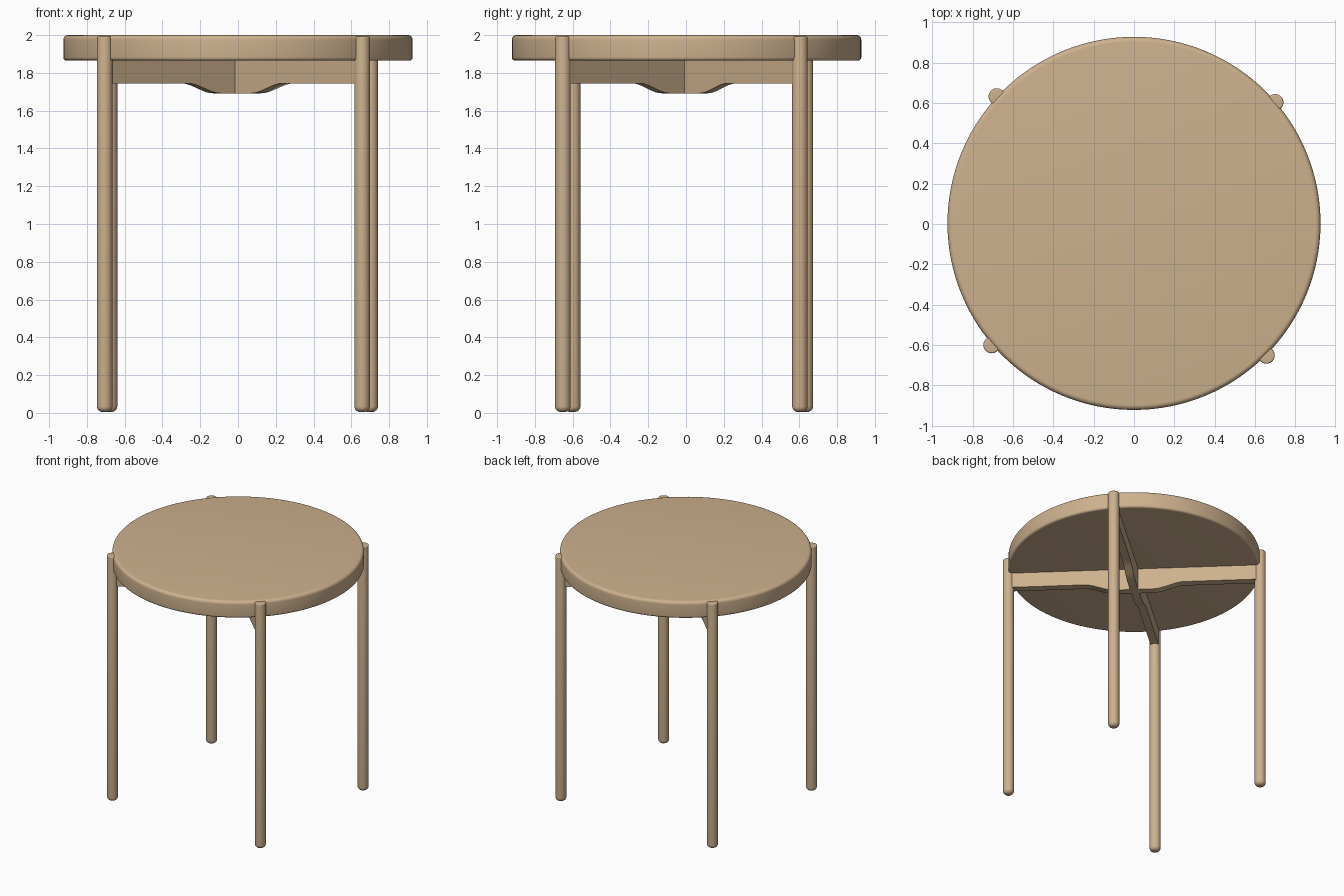
import bpy, bmesh, math
from mathutils import Vector

cube = bpy.data.objects.get("Cube")
if cube:
    bpy.data.objects.remove(cube)

wood = bpy.data.materials.new("light wood")
wood.use_nodes = True
colour = (0.61, 0.44, 0.27, 1)
wood.diffuse_color = colour
wood.node_tree.nodes["Principled BSDF"].inputs["Base Color"].default_value = colour


def add_object(name, bm):
    bmesh.ops.recalc_face_normals(bm, faces=bm.faces)
    mesh = bpy.data.meshes.new(name)
    bm.to_mesh(mesh)
    bm.free()
    mesh.materials.append(wood)
    obj = bpy.data.objects.new(name, mesh)
    bpy.context.collection.objects.link(obj)
    bpy.ops.object.select_all(action="DESELECT")
    obj.select_set(True)
    bpy.context.view_layer.objects.active = obj
    bpy.ops.object.shade_smooth_by_angle(angle=math.radians(35))
    return obj


def lathe(name, profile, x, y, steps):
    """Turn a (radius, height) profile around a vertical axis."""
    bm = bmesh.new()
    verts = [bm.verts.new((r, 0, z)) for r, z in profile]
    edges = [bm.edges.new(pair) for pair in zip(verts, verts[1:])]
    bmesh.ops.spin(bm, geom=verts + edges, axis=(0, 0, 1), cent=(0, 0, 0),
                   angle=math.tau, steps=steps)
    bmesh.ops.remove_doubles(bm, verts=bm.verts, dist=0.0001)
    bmesh.ops.translate(bm, verts=bm.verts, vec=(x, y, 0))
    return add_object(name, bm)


def rounded_profile(radius, bottom, top, low, high):
    """Half outline of a cylinder with rounded lower and upper rims."""
    quarter = [math.pi / 2 * i / 6 for i in range(7)]
    lower = [(radius - low + low * math.sin(a), bottom + low - low * math.cos(a))
             for a in quarter]
    upper = [(radius - high + high * math.cos(a), top - high + high * math.sin(a))
             for a in quarter]
    return [(0, bottom)] + lower + upper + [(0, top)]


# Round top with softened rims
lathe("tabletop", rounded_profile(0.925, 1.865, 2.0, 0.018, 0.025), 0, 0.003, 128)

# Four round legs notched into the rim
legs = {
    "back_left_leg": (0.70, 0.603),
    "back_right_leg": (-0.68, 0.632),
    "front_right_leg": (-0.706, -0.60),
    "front_left_leg": (0.657, -0.652),
}
for name, (x, y) in legs.items():
    lathe(name, rounded_profile(0.041, 0.005, 1.992, 0.03, 0.008), x, y, 32)


def rail(name, start, end, thickness=0.06):
    """Rail between two legs whose lower edge swells down at the crossing."""
    a, b = Vector((*start, 0)), Vector((*end, 0))
    along = (b - a).normalized()
    side = Vector((-along.y, along.x, 0)) * thickness / 2
    middle, half = (a + b) / 2, (b - a).length / 2
    swell = []
    for i in range(11):
        t = i / 10
        swell.append((0.37 - 0.23 * t, 1.745 - 0.053 * t * t * (3 - 2 * t)))
    outline = [(-half, 1.875), (-half, 1.745)]
    outline += [(-d, z) for d, z in swell]
    outline += [(d, z) for d, z in reversed(swell)]
    outline += [(half, 1.745), (half, 1.875)]
    bm = bmesh.new()
    points = [middle + along * d - side + Vector((0, 0, z)) for d, z in outline]
    face = bm.faces.new([bm.verts.new(p) for p in points])
    extruded = bmesh.ops.extrude_face_region(bm, geom=[face])["geom"]
    moved = [v for v in extruded if isinstance(v, bmesh.types.BMVert)]
    bmesh.ops.translate(bm, verts=moved, vec=side * 2)
    return add_object(name, bm)


# Crossed rails under the top
rail("diagonal_rail", legs["front_right_leg"], legs["back_left_leg"])
rail("crossing_rail", legs["back_right_leg"], legs["front_left_leg"])
